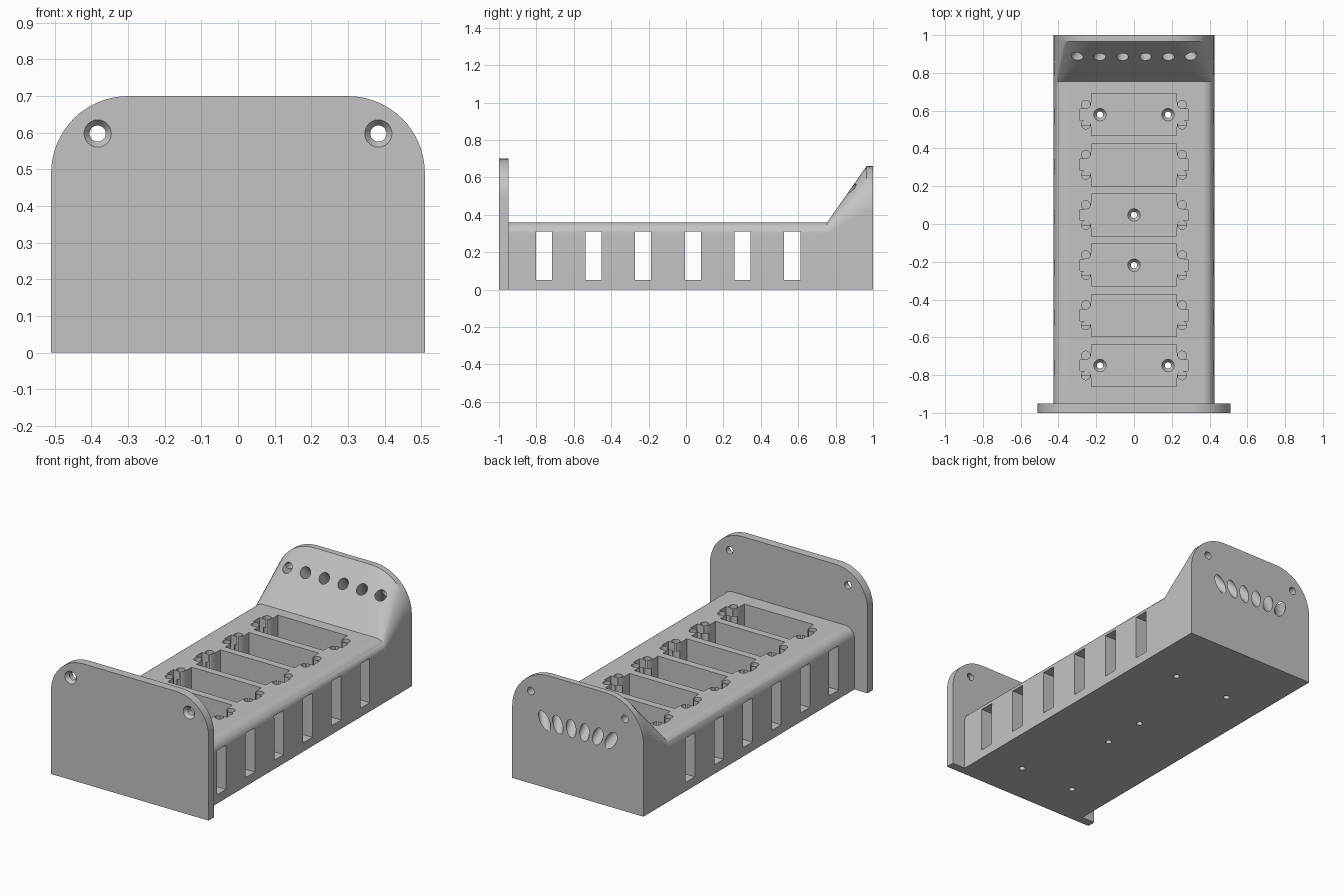
import bpy, bmesh
from math import sin, cos, pi
from mathutils import Vector, Matrix

if "Cube" in bpy.data.objects:
    bpy.data.objects.remove(bpy.data.objects["Cube"], do_unlink=True)

grey = bpy.data.materials.new("plain grey")
grey.use_nodes = True
grey.diffuse_color = (0.55, 0.55, 0.55, 1)
for node in grey.node_tree.nodes:
    if node.type == "BSDF_PRINCIPLED":
        node.inputs["Base Color"].default_value = grey.diffuse_color


def finish(bm, name):
    bmesh.ops.recalc_face_normals(bm, faces=bm.faces)
    mesh = bpy.data.meshes.new(name)
    bm.to_mesh(mesh)
    bm.free()
    mesh.materials.append(grey)
    obj = bpy.data.objects.new(name, mesh)
    bpy.context.collection.objects.link(obj)
    return obj


def arch(half, height, radius, steps=16):
    """Flat-bottomed outline with rounded upper corners, as (x, z)."""
    right = [(half - radius + radius * cos(a), height - radius + radius * sin(a))
             for a in (pi / 2 * i / steps for i in range(steps + 1))]
    return [(half, 0)] + right + [(-x, z) for x, z in reversed(right)] + [(-half, 0)]


def loft(name, sections):
    """Skin a list of (y, outline) sections and cap both ends."""
    bm = bmesh.new()
    rings = [[bm.verts.new((x, y, z)) for x, z in outline] for y, outline in sections]
    for a, b in zip(rings, rings[1:]):
        for i in range(len(a)):
            j = (i + 1) % len(a)
            bm.faces.new((a[i], a[j], b[j], b[i]))
    bm.faces.new(rings[0])
    bm.faces.new(rings[-1])
    return finish(bm, name)


def add_cone(bm, start, end, r1, r2=None):
    start, end = Vector(start), Vector(end)
    axis = end - start
    turn = axis.to_track_quat("Z", "Y").to_matrix().to_4x4()
    bmesh.ops.create_cone(bm, cap_ends=True, segments=32, radius1=r1,
                          radius2=r1 if r2 is None else r2, depth=axis.length,
                          matrix=Matrix.Translation((start + end) / 2) @ turn)


def cones(specs):
    bm = bmesh.new()
    for spec in specs:
        add_cone(bm, *spec)
    return finish(bm, "cutter")


def cut(target, cutter):
    mod = target.modifiers.new("cut", "BOOLEAN")
    mod.operation = "DIFFERENCE"
    mod.solver = "EXACT"
    mod.object = cutter
    with bpy.context.temp_override(object=target, active_object=target):
        bpy.ops.object.modifier_apply(modifier=mod.name)
    bpy.data.objects.remove(cutter, do_unlink=True)


# Front plate with countersunk screw holes
plate_shape = arch(0.51, 0.70, 0.21)
front_plate = loft("front_plate", [(-1, plate_shape), (-0.95, plate_shape)])
cut(front_plate, cones([((s * 0.383, -1.1, 0.598), (s * 0.383, -0.9, 0.598), 0.022)
                        for s in (-1, 1)]))
cut(front_plate, cones([((s * 0.383, -1.001, 0.598), (s * 0.383, -0.98, 0.598), 0.038, 0.022)
                        for s in (-1, 1)]))

# Body that sweeps up into the rear plate
low, high = arch(0.425, 0.36, 0.06), arch(0.425, 0.66, 0.24)
body = loft("body", [(-0.95, low), (0.755, low), (0.965, high), (1, high)])

# Bays with a cable notch at each end
centres = [-0.749 + 0.2656 * i for i in range(6)]
FLOOR = 0.05
quarter = [(0.287, 0.03), (0.25, 0.03), (0.238, 0.036), (0.229, 0.05),
           (0.225, 0.075), (0.225, 0.111)]
half = quarter + [(-x, y) for x, y in reversed(quarter)]
bay = half + [(-x, -y) for x, y in half]
bm = bmesh.new()
for c in centres:
    face = bm.faces.new([bm.verts.new((x, y + c, FLOOR)) for x, y in bay])
    top = bmesh.ops.extrude_face_region(bm, geom=[face])["geom"]
    bmesh.ops.translate(bm, vec=(0, 0, 0.4),
                        verts=[v for v in top if isinstance(v, bmesh.types.BMVert)])
cut(body, finish(bm, "cutter"))

# Side windows running right through the bays
bm = bmesh.new()
for c in centres:
    bmesh.ops.create_cube(bm, size=1, matrix=Matrix.Translation((0, c - 0.011, 0.181))
                          @ Matrix.Diagonal((1, 0.086, 0.258, 1)))
cut(body, finish(bm, "cutter"))

# Small mounting holes around each bay
cut(body, cones([((sx * 0.255, c + sy * 0.053, 0.24), (sx * 0.255, c + sy * 0.053, 0.4), 0.023)
                 for c in centres for sx in (-1, 1) for sy in (-1, 1)]))

# Countersunk floor screws
screws = [(s * 0.18, centres[i]) for i in (0, 5) for s in (-1, 1)]
screws += [(0, centres[2]), (0, centres[3])]
cut(body, cones([((x, y, -0.1), (x, y, 0.1), 0.017) for x, y in screws]))
cut(body, cones([((x, y, 0.025), (x, y, FLOOR + 0.001), 0.017, 0.034) for x, y in screws]))

# Fanned cable holes from the slope to the rear face
fan = []
for i in range(6):
    k = i - 2.5
    a, b = Vector((k * 0.122, 0.885, 0.545)), Vector((k * 0.086, 1, 0.39))
    extra = (b - a) * 0.5
    fan.append((a - extra, b + extra, 0.031))
cut(body, cones(fan))

# Rear screw holes
cut(body, cones([((s * 0.305, 0.8, 0.54), (s * 0.305, 1.1, 0.54), 0.022) for s in (-1, 1)]))

for obj in (front_plate, body):
    bpy.ops.object.select_all(action="DESELECT")
    obj.select_set(True)
    bpy.context.view_layer.objects.active = obj
    bpy.ops.object.shade_smooth_by_angle(angle=pi / 6)
